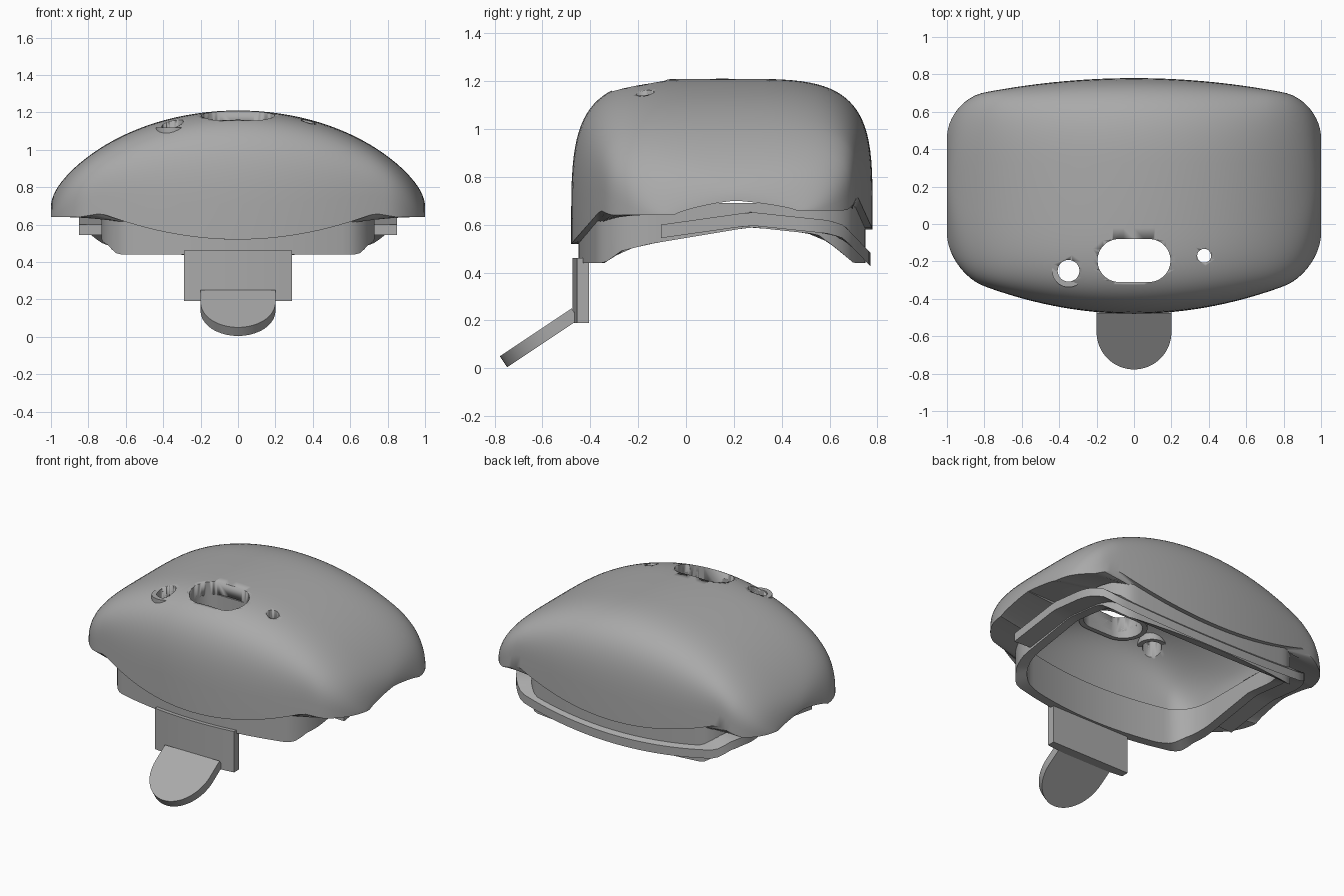
import bpy, bmesh, math
from mathutils import Vector

cube = bpy.data.objects.get("Cube")
if cube:
    bpy.data.objects.remove(cube)

grey = bpy.data.materials.new("matte grey")
grey.use_nodes = True
grey.diffuse_color = (0.4, 0.4, 0.4, 1)
grey.node_tree.nodes["Principled BSDF"].inputs["Base Color"].default_value = (0.4, 0.4, 0.4, 1)


def make(name, verts, faces, angle=30):
    mesh = bpy.data.meshes.new(name)
    mesh.from_pydata(verts, [], faces)
    bm = bmesh.new()
    bm.from_mesh(mesh)
    bmesh.ops.recalc_face_normals(bm, faces=bm.faces)
    bm.to_mesh(mesh)
    bm.free()
    mesh.materials.append(grey)
    ob = bpy.data.objects.new(name, mesh)
    bpy.context.collection.objects.link(ob)
    bpy.ops.object.select_all(action='DESELECT')
    bpy.context.view_layer.objects.active = ob
    ob.select_set(True)
    bpy.ops.object.shade_smooth_by_angle(angle=math.radians(angle))
    return ob


def interp(points, t):
    if t <= points[0][0]:
        return points[0][1]
    for (a, p), (b, q) in zip(points, points[1:]):
        if t <= b:
            return p + (q - p) * (t - a) / (b - a)
    return points[-1][1]


# Plan outline: bowed front and back with rounded corners
def corner(u):
    k = max(0, (abs(u) - 0.8) / 0.2)
    return 0.2 * (1 - math.sqrt(max(0, 1 - k * k)))


def front_y(x, hx, inset):
    return -0.48 + 0.23 * x * x + corner(x / hx) + inset


def back_y(x, hx, inset):
    return 0.78 - 0.12 * x * x - corner(x / hx) - inset


# Lower edge heights of the dome
def front_rim(x):
    return interp([(0.73, 0.52 + 0.14 * (min(abs(x), 0.73) / 0.73) ** 2), (0.85, 0.64)], abs(x))


def back_rim(x):
    return interp([(0.73, 0.58 + 0.14 * (min(abs(x), 0.73) / 0.73) ** 2), (0.88, 0.66)], abs(x))


COLS, ROWS = 56, 48


# One skin of the dome, lofted across x from rounded cross-sections
def skin(hx, inset, rise):
    pts = []
    for i in range(COLS + 1):
        u = math.sin(math.pi * (i / COLS - 0.5))
        x = u * hx
        yf, yb = front_y(x, hx, inset), back_y(x, hx, inset)
        top = 0.67 + rise * max(0, 1 - u * u) ** 0.6 + 0.03 * u ** 12
        n = 4.2 - 2.9 * abs(u) ** 14
        for j in range(ROWS + 1):
            a = math.pi * j / ROWS
            c, s = math.cos(a), max(0, math.sin(a))
            v = -math.copysign(abs(c) ** (2 / n), c)
            base = front_rim(x) if c > 0 else back_rim(x)
            peak = max(top, base + 0.01)
            z = base + (peak - base) * (s ** (2 / n) if 0 < j < ROWS else 0)
            pts.append((x, (yf + yb) / 2 + v * (yb - yf) / 2, z))
    return pts


def dome():
    verts = skin(1.0, 0, 0.54) + skin(0.7, 0.05, 0.46)
    w, off = ROWS + 1, (COLS + 1) * (ROWS + 1)
    faces = []
    for o in (0, off):
        for i in range(COLS):
            for j in range(ROWS):
                k = o + i * w + j
                faces.append((k, k + 1, k + 1 + w, k + w))
    loop = [j for j in range(ROWS)] + [i * w + ROWS for i in range(COLS)]
    loop += [COLS * w + j for j in range(ROWS, 0, -1)] + [i * w for i in range(COLS, 0, -1)]
    for a, b in zip(loop, loop[1:] + loop[:1]):
        faces.append((a, b, b + off, a + off))
    return make("dome_shell", verts, faces, 40)


# Stadium outline; half = 0 gives a circle
def stadium(cx, cy, half, r, n=24):
    out = []
    for k in range(2 * n):
        a = math.pi * (k + 0.5) / n
        out.append((cx + math.copysign(half, math.cos(a)) + r * math.cos(a), cy + r * math.sin(a)))
    return out


# Wall strip between two plan paths, with heights given as functions of y
def strip(name, outer, inner, top, bottom, closed):
    verts = []
    for p, q in zip(outer, inner):
        verts += [(*p, top(p[1])), (*q, top(q[1])), (*q, bottom(q[1])), (*p, bottom(p[1]))]
    n, faces = len(outer), []
    for i in range(n if closed else n - 1):
        a, b = 4 * i, 4 * ((i + 1) % n)
        for k in range(4):
            m = (k + 1) % 4
            faces.append((a + k, a + m, b + m, b + k))
    if not closed:
        faces += [(0, 1, 2, 3), tuple(range(4 * n - 4, 4 * n))]
    return make(name, verts, faces)


def prism(name, outline, low, high):
    n = len(outline)
    verts = [(x, y, z) for z in (low, high) for x, y in outline]
    faces = [tuple(range(n)), tuple(range(n, 2 * n))]
    faces += [(i, (i + 1) % n, (i + 1) % n + n, i + n) for i in range(n)]
    return make(name, verts, faces)


# Dome with a slot and two round holes cut through the roof
HOLES = [("slot", 0, -0.195, 0.08, 0.115), ("round_hole", -0.35, -0.25, 0, 0.058),
         ("small_hole", 0.375, -0.17, 0, 0.037)]
shell = dome()
for name, cx, cy, half, r in HOLES:
    cutter = prism(name + "_cutter", stadium(cx, cy, half, r), 0.9, 1.4)
    cutter.hide_render = True
    bpy.context.view_layer.objects.active = shell
    mod = shell.modifiers.new(name, 'BOOLEAN')
    mod.operation, mod.solver, mod.object = 'DIFFERENCE', 'EXACT', cutter
    bpy.ops.object.modifier_apply(modifier=name)
    bpy.data.objects.remove(cutter)

# Collars lining the holes on the inside
for name, cx, cy, half, r in HOLES[:2]:
    strip(name + "_collar", stadium(cx, cy, half, r + 0.03), stadium(cx, cy, half, r),
          lambda y: 1.12, lambda y: 1.02, True)


# Side-back-side path and front path of an inset outline
def rail(hx, inset):
    side = [(hx, front_y(hx, hx, inset) * (1 - t / 12) + back_y(hx, hx, inset) * t / 12) for t in range(12)]
    xs = [hx * math.cos(math.pi * k / 40) for k in range(41)]
    return side + [(x, back_y(x, hx, inset)) for x in xs] + [(-x, y) for x, y in reversed(side)]


def front_path(hx, inset):
    xs = [-hx * math.cos(math.pi * k / 40) for k in range(1, 40)]
    return [(x, front_y(x, hx, inset)) for x in xs]


# Liner wall hanging below the dome
LINER = [(-0.34, 0.44), (-0.27, 0.49), (-0.15, 0.52), (0.27, 0.59), (0.55, 0.56), (0.63, 0.5), (0.7, 0.44)]
strip("liner_wall", rail(0.73, 0.03) + front_path(0.73, 0.03), rail(0.67, 0.09) + front_path(0.67, 0.09),
      lambda y: 0.69, lambda y: interp(LINER, y), True)

# Grooved lip around the sides and back
LIP = [(-0.12, 0.57), (0.27, 0.625), (0.6, 0.59), (0.66, 0.57), (0.77, 0.455)]
strip("side_and_back_lip", rail(0.85, 0.01), rail(0.7, 0.07),
      lambda y: interp(LIP, y) + 0.028, lambda y: interp(LIP, y) - 0.028, False)

# Curved tab below the front wall
xs = [-0.29 + 0.58 * k / 12 for k in range(13)]
prism("front_tab", [(x, -0.475 + 0.23 * x * x) for x in xs] + [(0.29, -0.405), (-0.29, -0.405)], 0.19, 0.46)

# Sloping rounded tongue
arc = [math.pi * k / 32 for k in range(33)]
shape = [(0.2, 0)] + [(0.2 * math.cos(a), 0.12 + 0.24 * math.sin(a)) for a in arc] + [(-0.2, 0)]
tongue = prism("tongue", shape, -0.055, 0)
down, up = Vector((0, -0.3, -0.2)).normalized(), Vector((0, -0.2, 0.3)).normalized()
for v in tongue.data.vertices:
    x, along, thick = v.co
    v.co = Vector((x, -0.478, 0.25)) + down * along + up * thick
bm = bmesh.new()
bm.from_mesh(tongue.data)
bmesh.ops.recalc_face_normals(bm, faces=bm.faces)
bm.to_mesh(tongue.data)
bm.free()
